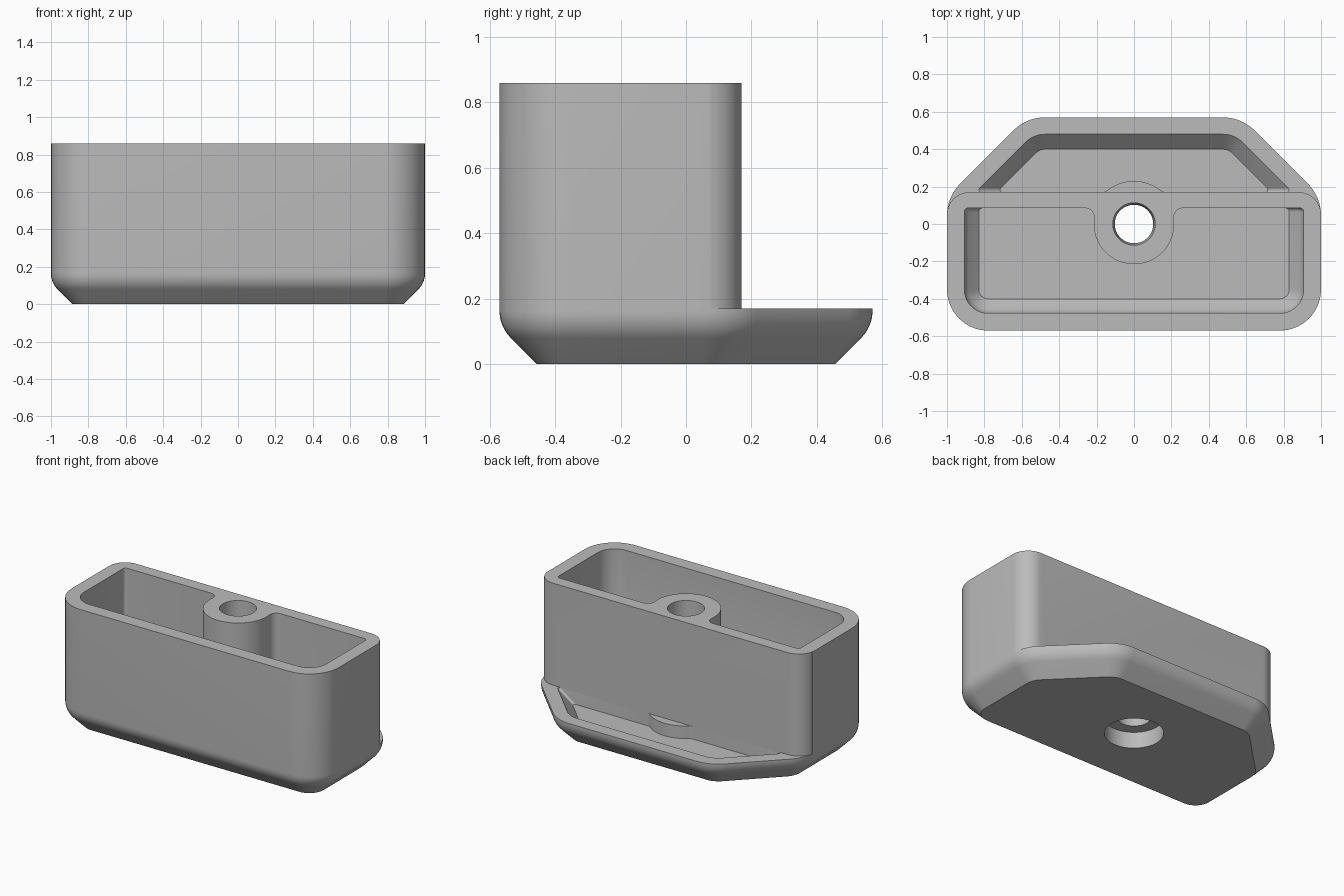
import bpy, bmesh
from math import sin, cos, tan, atan2, sqrt, pi, radians
from mathutils import Vector

if "Cube" in bpy.data.objects:
    bpy.data.objects.remove(bpy.data.objects["Cube"])

SIDE, FRONT, BACK = 1.0, -0.57, 0.57   # footprint limits
STEP_Y, STEP_Z, TOP = 0.17, 0.17, 0.86  # rear step and rim height
WALL, FLOOR = 0.093, 0.085


def arc(cx, cy, r, a0, a1, n):
    return [(cx + r * cos(a0 + (a1 - a0) * k / n),
             cy + r * sin(a0 + (a1 - a0) * k / n)) for k in range(n + 1)]


def rounded(corners, n=10):
    """Outline from (x, y, radius) corners, each filleted."""
    out = []
    for i, (x, y, r) in enumerate(corners):
        p = Vector((x, y))
        a = (Vector(corners[i - 1][:2]) - p).normalized()
        b = (Vector(corners[(i + 1) % len(corners)][:2]) - p).normalized()
        half = a.angle(b) / 2
        t = r / tan(half)
        c = p + (a + b).normalized() * r / sin(half)
        s, e = p + a * t, p + b * t
        a0 = atan2(s.y - c.y, s.x - c.x)
        turn = (atan2(e.y - c.y, e.x - c.x) - a0 + pi) % (2 * pi) - pi
        pts = arc(c.x, c.y, r, a0, a0 + turn, n)
        out += [tuple(s)] + pts[1:-1] + [tuple(e)]
    return out


def loft(name, rings):
    """Solid skinned through (outline, z) rings, capped at both ends."""
    bm = bmesh.new()
    loops = [[bm.verts.new((x, y, z)) for x, y in o] for o, z in rings]
    n = len(loops[0])
    for lo, hi in zip(loops, loops[1:]):
        for i in range(n):
            j = (i + 1) % n
            bm.faces.new((lo[i], lo[j], hi[j], hi[i]))
    bm.faces.new(loops[0][::-1])
    bm.faces.new(loops[-1])
    bmesh.ops.recalc_face_normals(bm, faces=bm.faces)
    me = bpy.data.meshes.new(name)
    bm.to_mesh(me)
    bm.free()
    ob = bpy.data.objects.new(name, me)
    bpy.context.collection.objects.link(ob)
    return ob


def subtract(target, cutter):
    cutter.hide_render = True
    mod = target.modifiers.new("cut", 'BOOLEAN')
    mod.operation, mod.solver, mod.object = 'DIFFERENCE', 'EXACT', cutter
    bpy.context.view_layer.objects.active = target
    bpy.ops.object.modifier_apply(modifier=mod.name)
    bpy.data.objects.remove(cutter)


def diagonal(i):
    return 1.145 - i * sqrt(2)   # x + y along the clipped rear corner


def footprint(i):
    """Outer outline moved inward by i."""
    x, y = SIDE - i, BACK - i
    right = [(x, FRONT + i, 0.22 - i), (x, diagonal(i) - x, 0.24 - i),
             (diagonal(i) - y, y, 0.24 - i)]
    return rounded(right + [(-px, py, r) for px, py, r in right[::-1]])


def front_pocket(i):
    x, y, back = SIDE - i, FRONT + i, 0.085
    return rounded([(-x, y, 0.22 - i), (x, y, 0.22 - i),
                    (x, back, 0.02), (-x, back, 0.02)])


def rear_pocket(i):
    y = BACK - i
    near, far = diagonal(i) - STEP_Y, diagonal(i) - y
    return rounded([(-near, STEP_Y, 0.013), (near, STEP_Y, 0.013),
                    (far, y, 0.24 - i), (-far, y, 0.24 - i)])


def boss(r, wall, f=0.05):
    """Round post bulging towards -y from a wall, with fillets of radius f."""
    c = wall - f
    x = sqrt((r + f) ** 2 - c * c)
    half = [(x, wall + 0.05)]
    half += arc(x, c, f, pi / 2, atan2(-c, -x) % (2 * pi), 8)
    half += arc(0, 0, r, atan2(c, x), -pi / 2, 20)[1:]
    return half + [(-px, py) for px, py in half[-2::-1]]


def circle(r):
    return arc(0, 0, r, 0, 2 * pi, 64)[:-1]


# Outer shell: chamfered foot, rounded into vertical walls
R = 0.118
rings = [(footprint(0.115), 0)]
for k in range(8, -1, -1):
    a = radians(45) * k / 8
    rings.append((footprint(R * (1 - cos(a))), 0.164 - R * sin(a)))
body = loft("housing", rings + [(footprint(0), TOP)])

# Rear step, leaving rounded rear corners on the tall box
corner = arc(0.88, 0.05, 0.12, radians(12), pi / 2, 10)
notch = [(1.3, corner[0][1])] + corner
notch += [(-x, y) for x, y in notch[::-1]] + [(-1.3, 1), (1.3, 1)]
subtract(body, loft("step_cutter", [(notch, STEP_Z), (notch, 1.2)]))

# Deep front pocket around the screw post
pocket = loft("front_pocket_cutter", [
    (front_pocket(0.17), FLOOR), (front_pocket(0.115), 0.14),
    (front_pocket(0.1), 0.16), (front_pocket(WALL), 0.19),
    (front_pocket(WALL), 1.0)])
post = boss(0.215, 0.085)
subtract(pocket, loft("post", [(post, 0), (post, 1.1)]))
subtract(body, pocket)

# Shallow rear pocket around the back of the post
pocket = loft("rear_pocket_cutter", [
    (rear_pocket(0.17), FLOOR), (rear_pocket(0.09), 0.165),
    (rear_pocket(0.09), 0.3)])
bulge = [(x, -y) for x, y in boss(0.23, -STEP_Y)]
subtract(pocket, loft("post_back", [(bulge, 0), (bulge, 0.4)]))
subtract(body, pocket)

# Screw hole, slightly tapered, with a counterbore underneath
subtract(body, loft("hole_cutter", [(circle(0.1), -0.1), (circle(0.115), 1.0)]))
subtract(body, loft("counterbore_cutter", [(circle(0.18), -0.1), (circle(0.18), 0.11)]))

# Plain grey plastic
grey = bpy.data.materials.new("plain_grey")
grey.use_nodes = True
colour = (0.5, 0.5, 0.5, 1)
grey.diffuse_color = colour
grey.node_tree.nodes["Principled BSDF"].inputs["Base Color"].default_value = colour
body.data.materials.clear()
body.data.materials.append(grey)
for poly in body.data.polygons:
    poly.material_index = 0

bpy.ops.object.select_all(action='DESELECT')
body.select_set(True)
bpy.context.view_layer.objects.active = body
bpy.ops.object.shade_smooth_by_angle(angle=radians(30))
